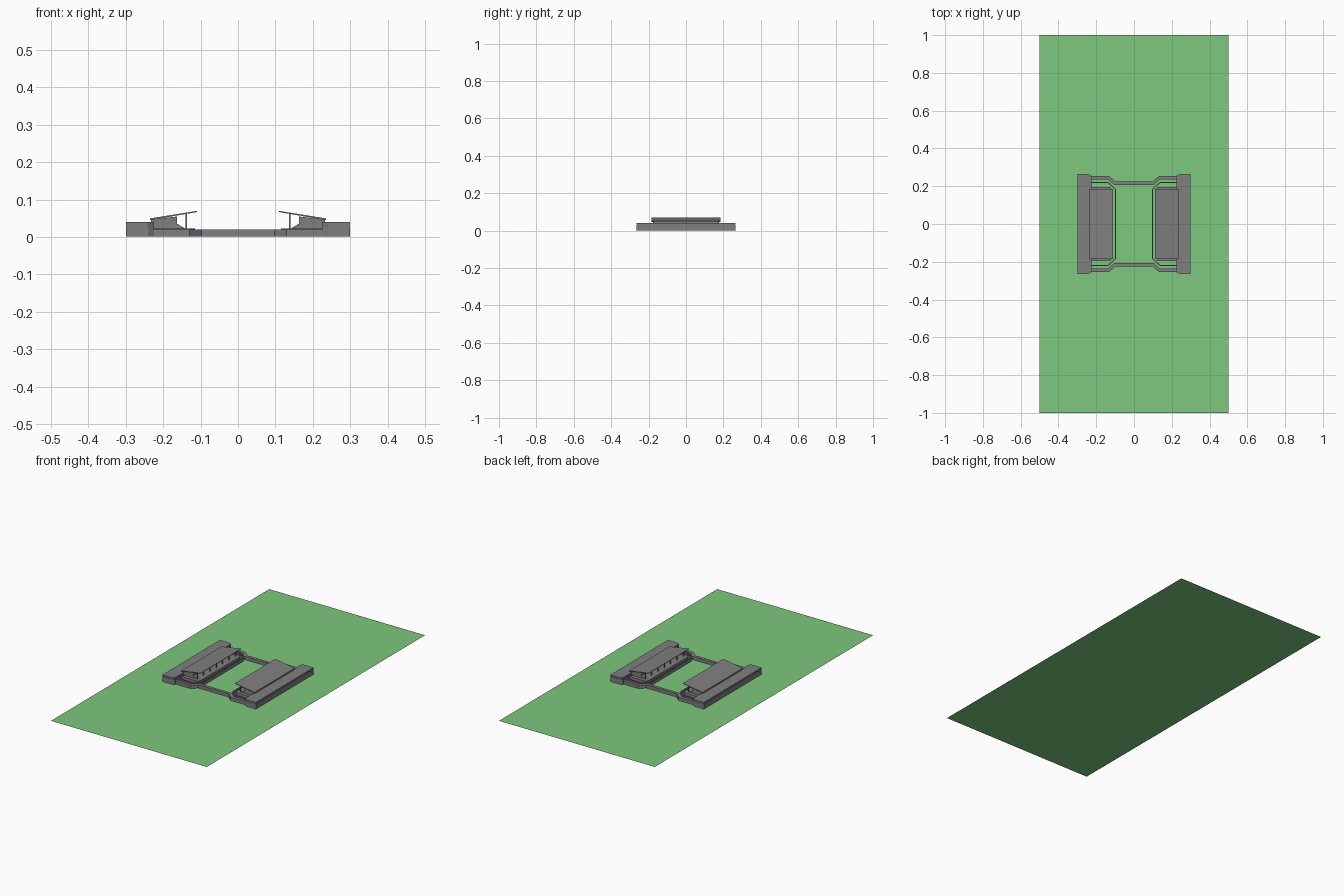
import bpy, bmesh
from mathutils import Vector

cube = bpy.data.objects.get("Cube")
if cube:
    bpy.data.objects.remove(cube, do_unlink=True)


def material(name, rgb):
    m = bpy.data.materials.new(name)
    m.use_nodes = True
    m.diffuse_color = (*rgb, 1)
    m.node_tree.nodes["Principled BSDF"].inputs["Base Color"].default_value = (*rgb, 1)
    return m


grass = material("grass green", (0.21, 0.58, 0.21))
concrete = material("concrete grey", (0.215, 0.215, 0.215))
GROUND = 0.001


def prism(name, outline, offset, mat=concrete):
    """Extrude a closed 3D outline along an offset vector."""
    bm = bmesh.new()
    face = bm.faces.new([bm.verts.new(p) for p in outline])
    if offset:
        ext = bmesh.ops.extrude_face_region(bm, geom=[face], use_keep_orig=True)
        moved = [v for v in ext["geom"] if isinstance(v, bmesh.types.BMVert)]
        bmesh.ops.translate(bm, verts=moved, vec=Vector(offset))
        bmesh.ops.recalc_face_normals(bm, faces=bm.faces)
    mesh = bpy.data.meshes.new(name)
    bm.to_mesh(mesh)
    bm.free()
    mesh.materials.append(mat)
    obj = bpy.data.objects.new(name, mesh)
    bpy.context.collection.objects.link(obj)
    return obj


def slab(name, plan, z0, z1):
    return prism(name, [(x, y, z0) for x, y in plan], (0, 0, z1 - z0))


def stand_part(name, profile, half_length):
    """Cross-section in x and z, run along the length of the stand."""
    return prism(name, [(x, -half_length, z) for x, z in profile], (0, 2 * half_length, 0))


def both_ends(plan):
    """Complete a half plan (y > 0) with its mirror image."""
    return plan + [(x, -y) for x, y in reversed(plan)]


def wall(name, path, width, height):
    """Flat band along a path, made by shifting the path inwards."""
    inner = []
    for i, p in enumerate(path):
        a = Vector(path[max(i - 1, 0)])
        b = Vector(path[min(i + 1, len(path) - 1)])
        d0 = (Vector(p) - a).normalized() if i else (b - Vector(p)).normalized()
        d1 = (b - Vector(p)).normalized() if i < len(path) - 1 else d0
        n0, n1 = Vector((-d0.y, d0.x)), Vector((-d1.y, d1.x))
        shift = (n0 + n1) / (1 + n0.dot(n1)) * width
        inner.append(tuple(Vector(p) + shift))
    return slab(name, path + inner[::-1], GROUND, height)


# Pitch
prism("grass_field", [(-0.5, -1, 0), (0.5, -1, 0), (0.5, 1, 0), (-0.5, 1, 0)], None, grass)

# Stands on both sides
for side, s in (("left", 1), ("right", -1)):
    def flip(points):
        return [(s * a, b) for a, b in points]

    # Outer block with a cap
    block = both_ends([(0.225, 0.255), (0.24, 0.265), (0.30, 0.265)])
    slab(side + "_outer_block", flip(block), GROUND, 0.03)
    cap = both_ends([(0.227, 0.253), (0.241, 0.263), (0.298, 0.263)])
    slab(side + "_cap_joint", flip(cap), 0.03, 0.032)
    slab(side + "_outer_cap", flip(block), 0.032, 0.04)

    # Low terrace and seating bank
    terrace = both_ends([(0.115, 0.18), (0.125, 0.195), (0.23, 0.195)])
    slab(side + "_terrace", flip(terrace), GROUND, 0.023)
    bank = [(0.125, 0.022), (0.14, 0.022), (0.163, 0.036), (0.163, 0.055),
            (0.233, 0.047), (0.233, 0.022)]
    stand_part(side + "_seating_bank", flip(bank), 0.175)

    # Sloping roof and its posts
    roof = [(0.11, 0.07), (0.235, 0.05), (0.235, 0.045), (0.11, 0.067)]
    stand_part(side + "_roof", flip(roof), 0.185)
    for i in range(7):
        y = -0.174 + i * 0.058
        post = [(0.137, y - 0.002), (0.141, y - 0.002), (0.141, y + 0.002), (0.137, y + 0.002)]
        slab(f"{side}_roof_post_{i + 1}", flip(post), 0.022, 0.064)

    # Thin wall between stand and pitch
    inner_path = [(0.23, -0.222), (0.135, -0.222), (0.095, -0.185),
                  (0.095, 0.185), (0.135, 0.222), (0.23, 0.222)]
    path = flip(inner_path)
    wall(side + "_inner_wall", path, -0.006 * s, 0.02)

# Boundary walls across the front and back
for end, s in (("front", -1), ("back", 1)):
    path = [(-0.24, 0.253), (-0.13, 0.253), (-0.097, 0.224),
            (0.097, 0.224), (0.13, 0.253), (0.24, 0.253)]
    wall(end + "_boundary_wall", [(x, s * y) for x, y in path], -0.018 * s, 0.02)
